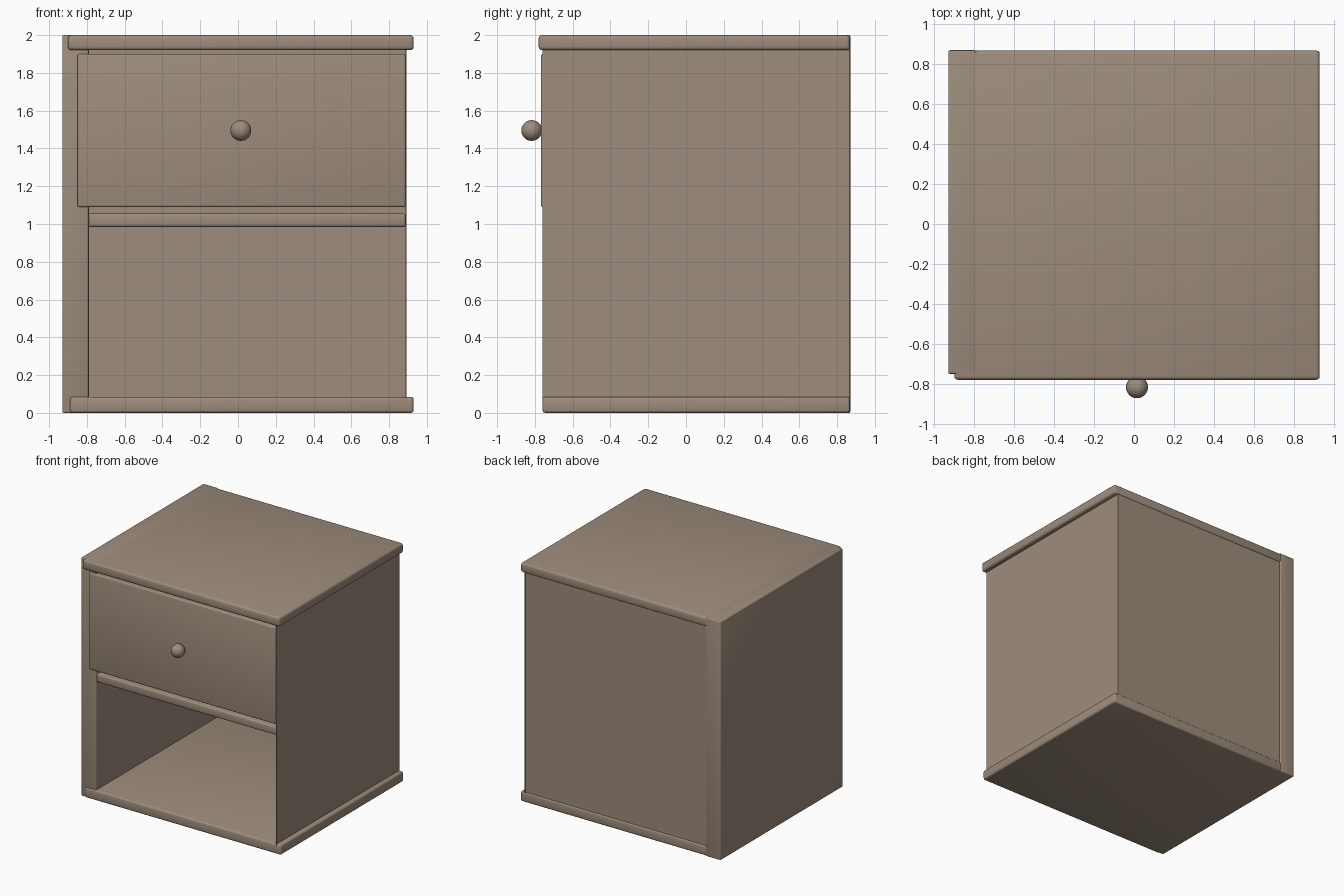
import bpy
import bmesh
from mathutils import Vector

default = bpy.data.objects.get("Cube")
if default:
    bpy.data.objects.remove(default, do_unlink=True)

# One warm wood colour for the whole cabinet
wood = bpy.data.materials.new("warm_brown_wood")
wood.use_nodes = True
wood.diffuse_color = (0.34, 0.265, 0.20, 1)
wood.node_tree.nodes["Principled BSDF"].inputs["Base Color"].default_value = wood.diffuse_color


def finish(name, bm):
    mesh = bpy.data.meshes.new(name)
    bm.to_mesh(mesh)
    bm.free()
    mesh.materials.append(wood)
    obj = bpy.data.objects.new(name, mesh)
    bpy.context.collection.objects.link(obj)
    bpy.ops.object.select_all(action="DESELECT")
    obj.select_set(True)
    bpy.context.view_layer.objects.active = obj
    return obj


def board(name, x, y, z, radius=0):
    """Box between the given ranges, with optional rounded edges."""
    low, high = (Vector(corner) for corner in zip(x, y, z))
    bm = bmesh.new()
    bmesh.ops.create_cube(bm, size=1)
    bmesh.ops.scale(bm, vec=high - low, verts=bm.verts)
    bmesh.ops.translate(bm, vec=(low + high) / 2, verts=bm.verts)
    obj = finish(name, bm)
    if radius:
        bevel = obj.modifiers.new("rounded_edges", "BEVEL")
        bevel.width = radius
        bevel.segments = 3
        bpy.ops.object.modifier_apply(modifier=bevel.name)
        bpy.ops.object.shade_smooth_by_angle()
    return obj


# Carcass: thick left-hand upright, thin side and back panels
board("thick_side", (-0.93, -0.79), (-0.75, 0.87), (0, 2), 0.008)
board("thin_side", (0.886, 0.891), (-0.76, 0.865), (0.04, 1.96))
board("back_panel", (-0.82, 0.89), (0.85, 0.86), (0.04, 1.96))

# Horizontal boards
board("top_board", (-0.9, 0.93), (-0.78, 0.868), (1.92, 2), 0.018)
board("bottom_board", (-0.89, 0.93), (-0.76, 0.868), (0, 0.085), 0.015)
board("middle_shelf", (-0.8, 0.888), (-0.742, 0.855), (0.985, 1.055), 0.012)

# Drawer front and round knob
board("drawer_front", (-0.85, 0.887), (-0.768, -0.69), (1.09, 1.9), 0.01)

knob = bmesh.new()
bmesh.ops.create_uvsphere(knob, u_segments=32, v_segments=16, radius=0.055)
bmesh.ops.translate(knob, vec=(0.015, -0.817, 1.495), verts=knob.verts)
finish("drawer_knob", knob)
bpy.ops.object.shade_smooth()
